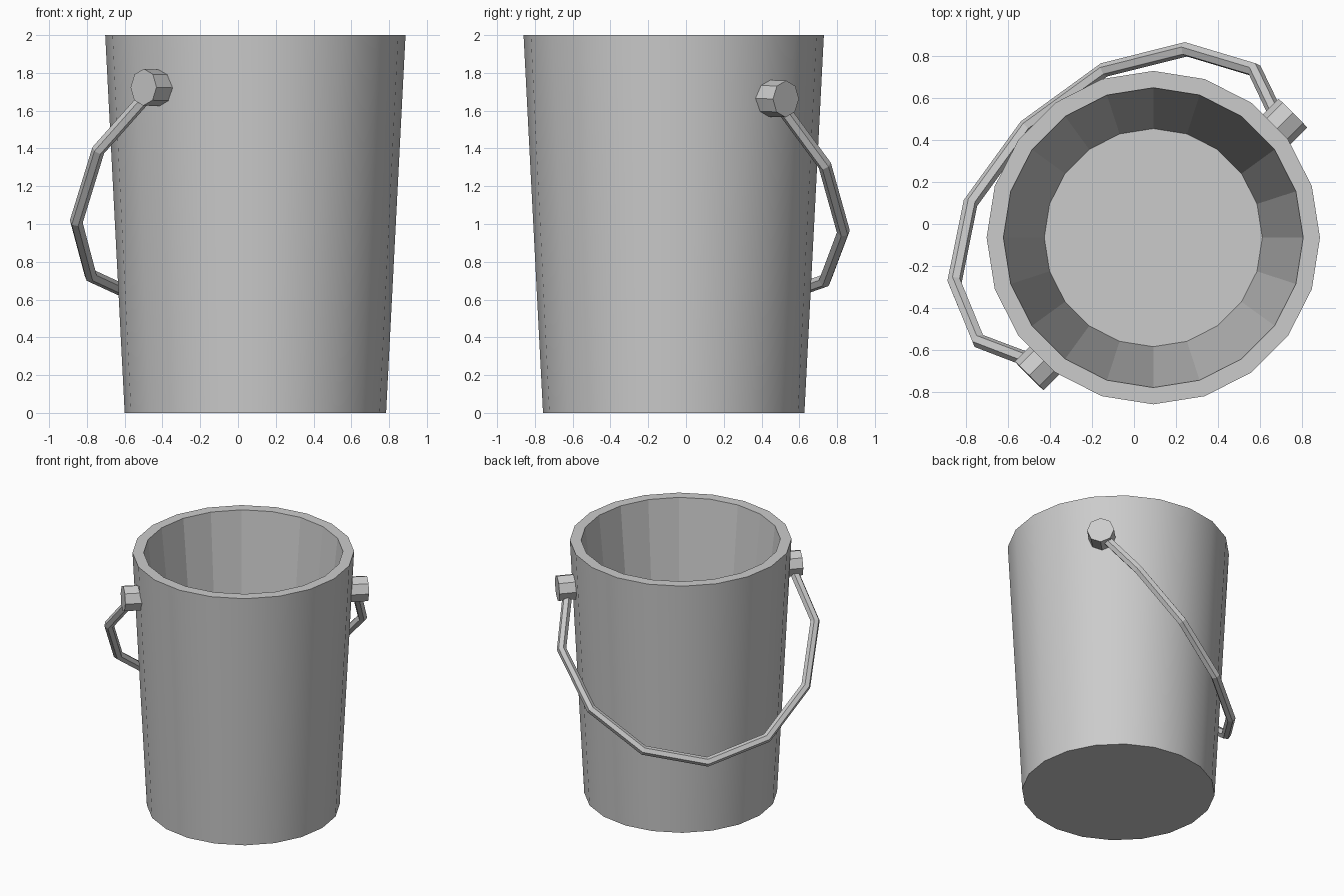
import bpy, bmesh
from math import sin, cos, pi
from mathutils import Vector, Matrix

if "Cube" in bpy.data.objects:
    bpy.data.objects.remove(bpy.data.objects["Cube"])

CX, CY, SIDES = 0.092, -0.065, 20


def link(name, mesh):
    ob = bpy.data.objects.new(name, mesh)
    bpy.context.collection.objects.link(ob)
    return ob


# Bucket: one tapered profile of rings, outside then rim then inside
bm = bmesh.new()
profile = [(0.692, 0), (0.795, 2), (0.715, 2), (0.52, 0.1)]
rings = [[bm.verts.new((CX + r * cos(2 * pi * i / SIDES), CY + r * sin(2 * pi * i / SIDES), z))
          for i in range(SIDES)] for r, z in profile]
for k in range(len(rings) - 1):
    for i in range(SIDES):
        j = (i + 1) % SIDES
        f = bm.faces.new((rings[k][i], rings[k][j], rings[k + 1][j], rings[k + 1][i]))
        f.smooth = k == 0  # smooth outer wall, faceted inside
        if k == 0:
            for e in f.edges:
                if e.verts[0].co.z == e.verts[1].co.z:
                    e.smooth = False
bm.faces.new(rings[0][::-1])
bm.faces.new(rings[-1])
bmesh.ops.recalc_face_normals(bm, faces=bm.faces)
me = bpy.data.meshes.new("bucket")
bm.to_mesh(me)
bm.free()
link("bucket", me)


# Octagonal pivots in the side walls
def pivot(name, inner, outer):
    a, b = Vector(inner), Vector(outer)
    d = b - a
    bm = bmesh.new()
    rot = d.to_track_quat('Z', 'Y').to_matrix().to_4x4()
    bmesh.ops.create_cone(bm, cap_ends=True, segments=8, radius1=0.097, radius2=0.097,
                          depth=d.length, matrix=Matrix.Translation((a + b) / 2) @ rot)
    me = bpy.data.meshes.new(name)
    bm.to_mesh(me)
    bm.free()
    link(name, me)


pivot("right_pivot", (0.637, 0.409, 1.666), (0.757, 0.529, 1.662))
pivot("left_pivot", (-0.38, -0.604, 1.72), (-0.50, -0.724, 1.724))

# Hanging handle: hexagonal rod along a tilted half loop
path = [(0.70, 0.474, 1.663), (0.575, 0.735, 1.31), (0.248, 0.833, 0.96),
        (-0.143, 0.735, 0.70), (-0.515, 0.465, 0.605), (-0.78, 0.10, 0.727),
        (-0.856, -0.276, 1.013), (-0.74, -0.558, 1.39), (-0.445, -0.67, 1.722)]
cu = bpy.data.curves.new("handle_path", 'CURVE')
cu.dimensions = '3D'
cu.bevel_depth = 0.035
cu.bevel_resolution = 1
cu.use_fill_caps = True
sp = cu.splines.new('POLY')
sp.points.add(len(path) - 1)
for p, co in zip(sp.points, path):
    p.co = (*co, 1)
sp.use_smooth = False
tmp = link("handle_path", cu)
bpy.context.view_layer.update()
dg = bpy.context.evaluated_depsgraph_get()
mesh = bpy.data.meshes.new_from_object(tmp.evaluated_get(dg))
bpy.data.objects.remove(tmp)
handle = link("handle", mesh)
for f in mesh.polygons:
    f.use_smooth = False
